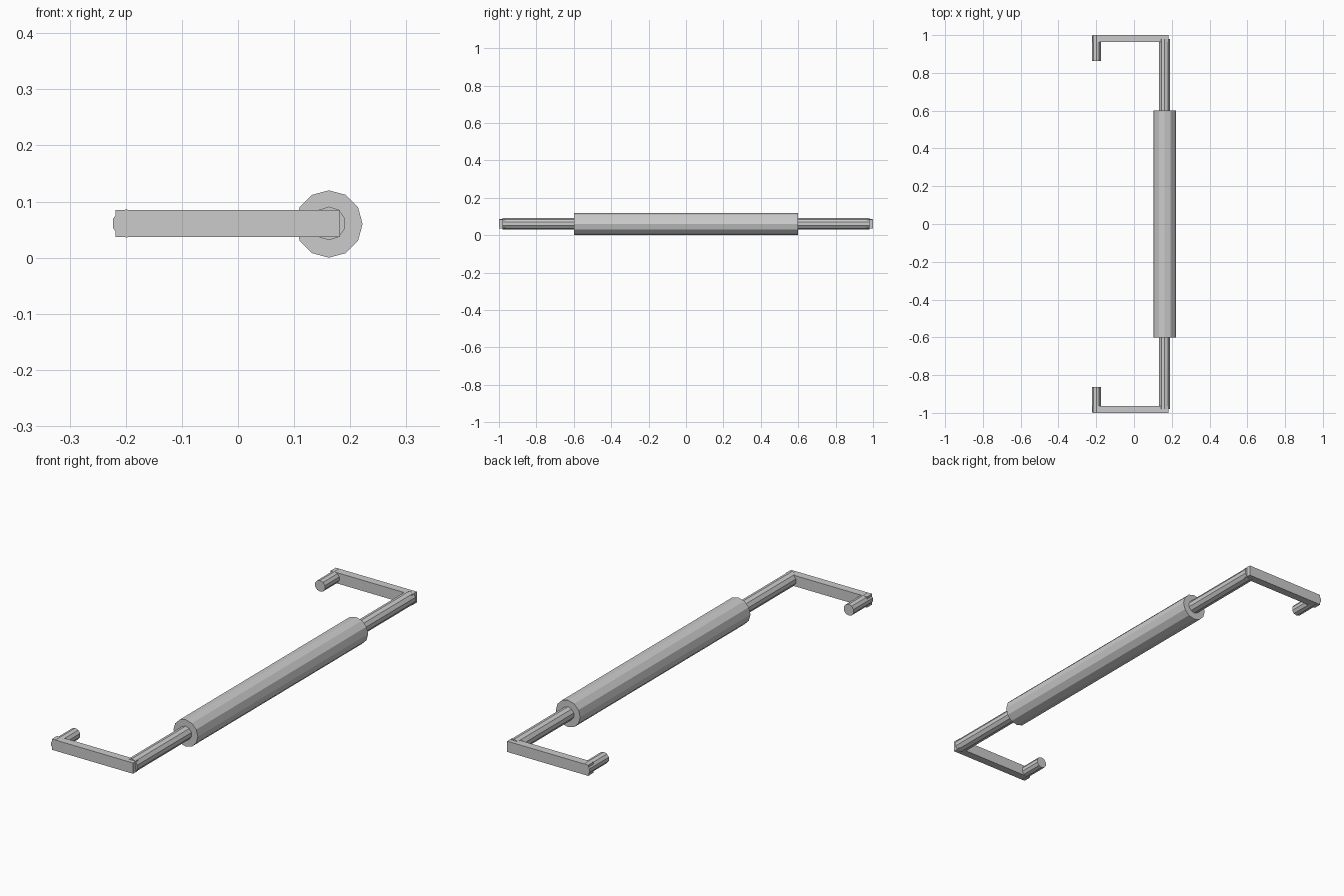
import bpy
from math import pi

if "Cube" in bpy.data.objects:
    bpy.data.objects.remove(bpy.data.objects["Cube"])

Z = 0.061  # shared axis height


def cyl_y(name, x, z, radius, sides, y0, y1):
    """Flat-shaded cylinder along y with a vertex pointing up."""
    bpy.ops.mesh.primitive_cylinder_add(
        vertices=sides, radius=radius, depth=abs(y1 - y0),
        location=(x, (y0 + y1) / 2, z), rotation=(pi / 2, 0, 0))
    ob = bpy.context.object
    ob.name = name
    bpy.ops.object.transform_apply(location=False, rotation=True, scale=True)
    return ob


def box(name, lo, hi):
    bpy.ops.mesh.primitive_cube_add(
        size=1, location=[(a + b) / 2 for a, b in zip(lo, hi)])
    ob = bpy.context.object
    ob.name = name
    ob.scale = [b - a for a, b in zip(lo, hi)]
    bpy.ops.object.transform_apply(location=False, rotation=False, scale=True)
    return ob


# Roller and the axle running through it
cyl_y("roller", 0.162, 0.06, 0.06, 12, -0.6, 0.6)
cyl_y("axle", 0.162, Z, 0.03, 10, -0.98, 0.98)

# Flat arm and mounting peg at each end
for side, s in (("front", -1), ("back", 1)):
    y0, y1 = sorted((s * 0.964, s * 1.0))
    box(side + "_arm", (-0.218, y0, Z - 0.024), (0.182, y1, Z + 0.024))
    cyl_y(side + "_peg", -0.199, Z, 0.0252, 10, s * 0.862, s * 0.998)
